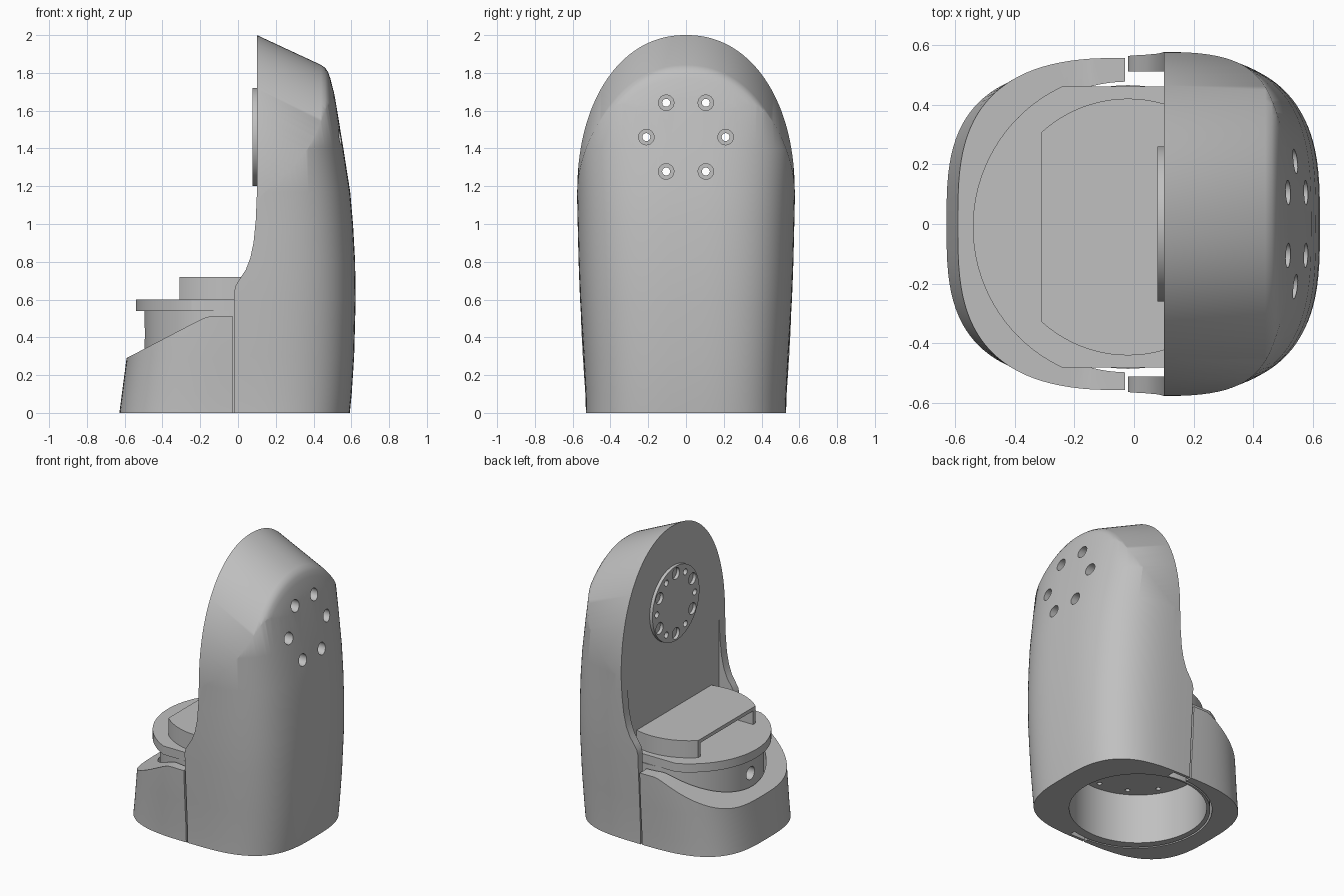
import bpy, bmesh, math
from mathutils import Matrix

if "Cube" in bpy.data.objects:
    bpy.data.objects.remove(bpy.data.objects["Cube"])

grey = bpy.data.materials.new("matte_grey")
grey.use_nodes = True
GREY = (0.53, 0.53, 0.53, 1)
grey.diffuse_color = GREY
grey.node_tree.nodes["Principled BSDF"].inputs["Base Color"].default_value = GREY


def make(name, bm):
    bmesh.ops.recalc_face_normals(bm, faces=bm.faces)
    mesh = bpy.data.meshes.new(name)
    bm.to_mesh(mesh)
    bm.free()
    mesh.materials.append(grey)
    obj = bpy.data.objects.new(name, mesh)
    bpy.context.collection.objects.link(obj)
    return obj


def bridge(name, rings):
    """Closed solid from a stack of equal rings of points."""
    bm = bmesh.new()
    loops = [[bm.verts.new(p) for p in ring] for ring in rings]
    n = len(loops[0])
    for a, b in zip(loops, loops[1:]):
        for i in range(n):
            j = (i + 1) % n
            bm.faces.new((a[i], a[j], b[j], b[i]))
    bm.faces.new(loops[0])
    bm.faces.new(loops[-1])
    return make(name, bm)


def super_point(t, rx, ry, power):
    """Point on a rounded square; power 2 is a plain ellipse."""
    c, s = math.cos(t), math.sin(t)
    e = 2 / power
    return math.copysign(abs(c) ** e, c) * rx, math.copysign(abs(s) ** e, s) * ry


def hull_loft(name, levels, n=112, power=3.1):
    """Rounded-square sections, one for each (z, half width x, half width y)."""
    angles = [math.tau * i / n for i in range(n)]
    return bridge(name, [[(*super_point(t, rx, ry, power), z) for t in angles]
                         for z, rx, ry in levels])


def box(name, x, y, z):
    corners = [(x[0], y[0]), (x[1], y[0]), (x[1], y[1]), (x[0], y[1])]
    return bridge(name, [[(px, py, h) for px, py in corners] for h in z])


def side_prism(name, outline, half=0.8):
    return bridge(name, [[(x, y, z) for x, z in outline] for y in (-half, half)])


def rods(name, items, axis="Z", n=96):
    """Cylinders along one axis: (centre u, centre v, radius, start, end)."""
    bm = bmesh.new()
    turn = Matrix() if axis == "Z" else Matrix.Rotation(math.pi / 2, 4, "Y")
    for u, v, r, lo, hi in items:
        mid = (lo + hi) / 2
        loc = (u, v, mid) if axis == "Z" else (mid, u, v)
        bmesh.ops.create_cone(bm, cap_ends=True, segments=n, radius1=r, radius2=r,
                              depth=hi - lo, matrix=Matrix.Translation(loc) @ turn)
    return make(name, bm)


def combine(obj, tool, op="DIFFERENCE"):
    mod = obj.modifiers.new("cut", "BOOLEAN")
    mod.operation, mod.object, mod.solver = op, tool, "EXACT"
    bpy.context.view_layer.objects.active = obj
    bpy.ops.object.modifier_apply(modifier=mod.name)
    bpy.data.objects.remove(tool)


def ring_points(r, count, cu, cv, start=0):
    return [(cu + r * math.cos(start + math.tau * i / count),
             cv + r * math.sin(start + math.tau * i / count)) for i in range(count)]


# Tall shell: rounded loft trimmed by an arch whose roof slopes, then rounds over
shell = hull_loft("tall_shell", [
    (0, .592, .53), (.1, .602, .532), (.3, .615, .543), (.6, .623, .561), (.8, .62, .569),
    (1, .609, .574), (1.17, .594, .578), (1.4, .558, .588), (1.82, .489, .6), (2.05, .45, .6)])
arch = [(-.576, -3.2), (.576, -3.2)]
for i in range(73):
    y, z = super_point(math.pi * i / 72, .576, .84, 2.15)
    arch.append((y, z - .84))
roof = [(-.2, 2.14), (.1, 2), (.44, 1.842), (.462, 1.826), (.477, 1.804), (.489, 1.77),
        (.507, 1.7), (.66, .98)]
combine(shell, bridge("arch_tool", [[(x, y, top + z) for y, z in arch] for x, top in roof]),
        "INTERSECT")

# Open edge of the shell, with a swept lower corner
edge = [(-.02, -.1), (-.02, .64), (-.012, .675), (.01, .71), (.04, .755), (.065, .82),
        (.082, .9), (.094, 1.02), (.1, 1.16), (.1, 2.8)]
combine(shell, side_prism("edge_tool", edge + [(-.9, 2.8), (-.9, -.1)]))
combine(shell, box("recess_tool", (-.3, .1), (-.51, .51), (-.1, 1.5)))

# Round mounting disc on the flat face, screws through the shell
AXIS_Z = 1.46
disc = rods("mounting_disc", [(0, AXIS_Z, .26, .078, .1)], "X")
screws = ring_points(.21, 6, 0, AXIS_Z)
sockets = ring_points(.21, 6, 0, AXIS_Z, math.pi / 6)
combine(disc, rods("disc_holes", [(y, z, .04, 0, .2) for y, z in sockets]
                   + [(y, z, .021, 0, .2) for y, z in screws], "X", 24))
combine(shell, rods("screw_holes", [(y, z, .021, 0, .8) for y, z in screws], "X", 24))
combine(shell, rods("counterbores", [(y, z, .041, .3, .8) for y, z in screws], "X", 24))

# Low skirt with a sloping rim
CX, CY = -.02, -.01
skirt = hull_loft("low_skirt", [(0, .628, .53), (.1, .615, .533), (.29, .59, .546),
                                (.42, .575, .553), (.6, .555, .56)])
rim = [(-.03, -.1), (-.03, .513), (-.14, .513), (-.17, .506), (-.21, .488),
       (-.59, .29), (-.8, .18), (-.8, -.1)]
combine(skirt, side_prism("rim_tool", rim), "INTERSECT")
combine(skirt, rods("bore_tool", [(CX, CY, .487, -.1, .8)]))

# Hollow drum open below, with a side port and screw holes in its ceiling
drum = rods("drum", [(CX, CY, .475, 0, .54)])
BORE_X, BORE_Y = CX, .015
for part in (shell, drum):
    combine(part, rods("bore_tool", [(BORE_X, BORE_Y, .437, -.1, .35)]))
combine(drum, rods("side_port", [(CY, .42, .045, -.7, -.4)], "X", 32))
combine(drum, rods("ceiling_holes", [(x, y, .016, .3, .45)
                                     for x, y in ring_points(.38, 12, BORE_X, BORE_Y)], n=16))

# Flange with two flat sides
flange = rods("flange", [(CX, CY, .52, .54, .6)])
combine(flange, box("flange_tool", (-.7, .25), (-.48, .46), (.5, .7)), "INTERSECT")

# Raised block with an undercut slot
block = rods("raised_block", [(CX, CY, .43, .6, .72)])
combine(block, box("block_tool", (-.31, .2), (-.6, .6), (.5, .8)), "INTERSECT")
combine(block, box("slot_tool", (-.5, -.06), (-.3, .28), (.55, .695)))

# Smooth curved faces, keep hard edges
bpy.ops.object.select_all(action="DESELECT")
for part in (shell, disc, skirt, drum, flange, block):
    part.select_set(True)
bpy.context.view_layer.objects.active = shell
bpy.ops.object.shade_smooth_by_angle(angle=math.radians(42))
